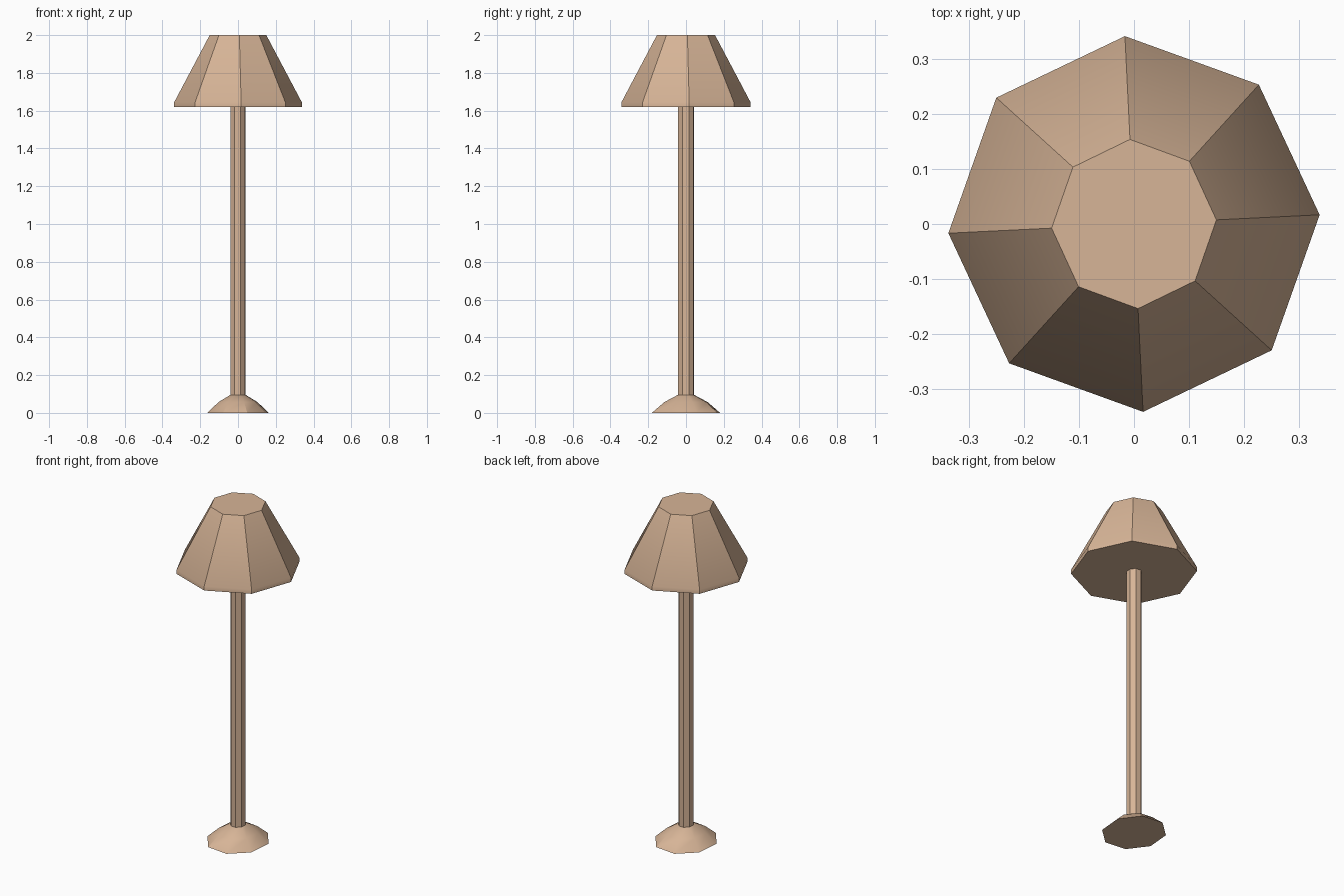
import bpy, bmesh, math

if "Cube" in bpy.data.objects:
    bpy.data.objects.remove(bpy.data.objects["Cube"])

SIDES = 8

tan = bpy.data.materials.new("warm tan")
tan.diffuse_color = (0.68, 0.46, 0.31, 1.0)
tan.use_nodes = True
tan.node_tree.nodes["Principled BSDF"].inputs["Base Color"].default_value = tan.diffuse_color


def lathe(name, profile, offset):
    """Capped eight-sided solid from rings of (x radius, y radius, z)."""
    bm = bmesh.new()
    rings = []
    for rx, ry, z in profile:
        ring = []
        for i in range(SIDES):
            a = math.radians(offset) + math.tau * i / SIDES
            ring.append(bm.verts.new((rx * math.cos(a), ry * math.sin(a), z)))
        rings.append(ring)
    for low, high in zip(rings, rings[1:]):
        for i in range(SIDES):
            j = (i + 1) % SIDES
            bm.faces.new((low[i], low[j], high[j], high[i]))
    bm.faces.new(rings[0][::-1])
    bm.faces.new(rings[-1])
    mesh = bpy.data.meshes.new(name)
    bm.to_mesh(mesh)
    bm.free()
    mesh.materials.append(tan)
    obj = bpy.data.objects.new(name, mesh)
    bpy.context.collection.objects.link(obj)
    # smooth the shallow edges, keep the corners crisp
    bpy.ops.object.select_all(action='DESELECT')
    obj.select_set(True)
    bpy.context.view_layer.objects.active = obj
    bpy.ops.object.shade_smooth_by_angle(angle=math.radians(30))
    return obj


# Low domed foot
lathe("base", [(0.170, 0.189, 0.0), (0.108, 0.120, 0.057), (0.043, 0.046, 0.095)], 17)

# Slim upright
lathe("pole", [(0.042, 0.045, 0.09), (0.042, 0.045, 1.625)], 19)

# Tapered shade with a short upright rim
lathe("shade", [(0.338, 0.342, 1.62), (0.338, 0.342, 1.645), (0.150, 0.154, 2.0)], 2.8)
